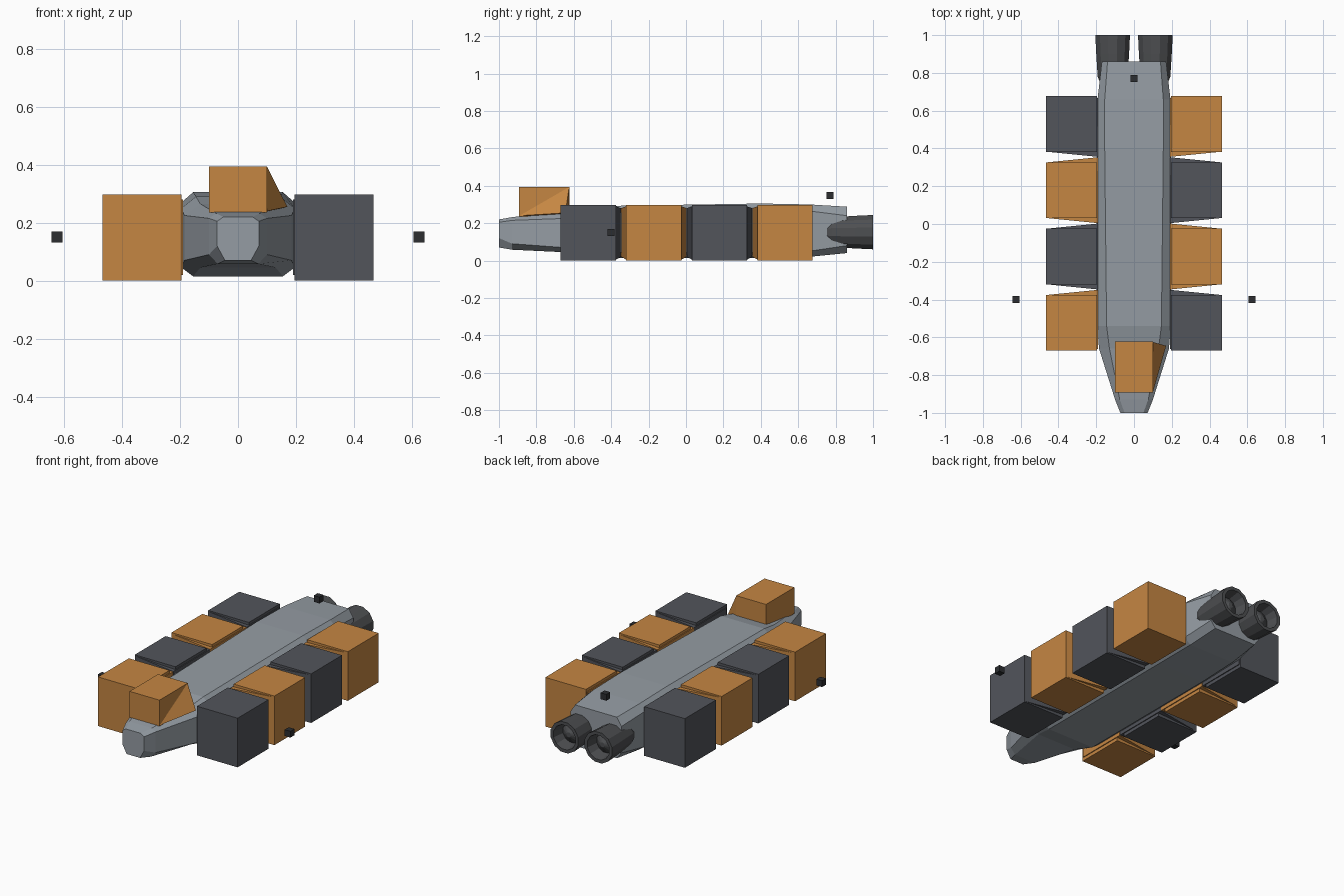
import bpy, bmesh, math
from mathutils import Matrix, Vector

default = bpy.data.objects.get("Cube")
if default:
    bpy.data.objects.remove(default)


def material(name, rgb):
    m = bpy.data.materials.new(name)
    m.use_nodes = True
    m.diffuse_color = (*rgb, 1)
    m.node_tree.nodes["Principled BSDF"].inputs["Base Color"].default_value = (*rgb, 1)
    return m


ORANGE = material("container orange", (0.56, 0.24, 0.055))
SLATE = material("container slate", (0.085, 0.09, 0.105))
HULL = material("hull grey", (0.30, 0.335, 0.37))
ENGINE = material("engine grey", (0.075, 0.078, 0.083))
BLACK = material("beacon black", (0.025, 0.027, 0.03))


def finish(name, bm, mat):
    bmesh.ops.recalc_face_normals(bm, faces=bm.faces)
    mesh = bpy.data.meshes.new(name)
    bm.to_mesh(mesh)
    bm.free()
    mesh.materials.append(mat)
    ob = bpy.data.objects.new(name, mesh)
    bpy.context.collection.objects.link(ob)
    return ob


def box(name, lo, hi, mat):
    lo, hi = Vector(lo), Vector(hi)
    bm = bmesh.new()
    bmesh.ops.create_cube(bm, size=1)
    bm.transform(Matrix.Translation((lo + hi) / 2) @ Matrix.Diagonal((*(hi - lo), 1)))
    return finish(name, bm, mat)


def convex(name, points, mat):
    bm = bmesh.new()
    verts = [bm.verts.new(p) for p in points]
    bmesh.ops.convex_hull(bm, input=verts)
    return finish(name, bm, mat)


def loft(bm, rings, caps=True):
    loops = [[bm.verts.new(p) for p in ring] for ring in rings]
    n = len(loops[0])
    for a, b in zip(loops, loops[1:]):
        for i in range(n):
            j = (i + 1) % n
            bm.faces.new((a[i], a[j], b[j], b[i]))
    if caps:
        bm.faces.new(loops[0])
        bm.faces.new(loops[-1])


# Hull: octagonal sections of y, (bottom width, z), (side width, low z, high z), (deck width, z)
sections = [
    (-1.00, .045, .07, .072, .12, .205, .05, .22),
    (-0.93, .07, .058, .10, .09, .215, .075, .232),
    (-0.66, .13, .045, .185, .07, .225, .13, .265),
    (-0.54, .155, .015, .195, .045, .25, .145, .29),
    (0.40, .155, .015, .195, .045, .27, .155, .305),
    (0.66, .15, .02, .193, .05, .265, .155, .30),
    (0.86, .14, .04, .17, .08, .24, .14, .288),
]
rings = []
for y, bw, bz, sw, lz, hz, tw, tz in sections:
    half = [(bw, bz), (sw, lz), (sw, hz), (tw, tz)]
    rings.append([(x, y, z) for x, z in half] + [(-x, y, z) for x, z in reversed(half)])
bm = bmesh.new()
loft(bm, rings)
finish("hull", bm, HULL)

# Cargo containers with flared mounts that meet between neighbours
LENGTH, INNER, OUTER = 0.295, 0.195, 0.467
for side, label in ((1, "left"), (-1, "right")):
    for i in range(4):
        yc = -0.523 + i * 0.351
        dark = (i % 2 == 0) == (side == 1)
        mat = SLATE if dark else ORANGE
        y0, y1 = yc - LENGTH / 2, yc + LENGTH / 2
        xs = sorted((side * INNER, side * OUTER))
        box(f"container_{label}_{i + 1}", (xs[0], y0, 0), (xs[1], y1, 0.297), mat)
        f0 = y0 - 0.027 if i > 0 else y0 + 0.01
        f1 = y1 + 0.027 if i < 3 else y1 - 0.01
        points = [(side * 0.19, y, z) for y in (f0, f1) for z in (0.02, 0.28)]
        points += [(side * 0.46, y, z) for y in (y0, y1) for z in (0.005, 0.29)]
        convex(f"container_mount_{label}_{i + 1}", points, mat)

# Bridge block above the nose, with a skewed fairing on its left
bridge = [(x, y, z) for x in (-0.1, 0.1) for y in (-0.893, -0.622) for z in (0.235, 0.393)]
box("bridge", bridge[0], bridge[-1], ORANGE)
convex("bridge_fairing", [(0.1, -0.89, 0.24), (0.1, -0.625, 0.393), (0.1, -0.625, 0.235),
                          (0.17, -0.645, 0.255), (-0.108, -0.64, 0.25)], ORANGE)

# Engine bells: outer shell, rim, recess and inner cone as one turned profile
SIDES = 12
profile = [(0.70, .05), (0.78, .082), (0.90, .09), (1.0, .095),
           (1.0, .075), (0.93, .06), (0.96, .015)]
for side, label in ((1, "left"), (-1, "right")):
    rings = []
    for y, r in profile:
        angles = [math.tau * (k + 0.5) / SIDES for k in range(SIDES)]
        rings.append([(side * 0.113 + r * math.cos(a), y, 0.152 + r * math.sin(a))
                      for a in angles])
    bm = bmesh.new()
    loft(bm, rings)
    finish(f"engine_{label}", bm, ENGINE)

# Floating beacon cubes
for name, c in (("beacon_left", (0.625, -0.4, 0.15)),
                ("beacon_right", (-0.625, -0.4, 0.15)),
                ("beacon_top", (0, 0.77, 0.347))):
    box(name, [v - 0.019 for v in c], [v + 0.019 for v in c], BLACK)
